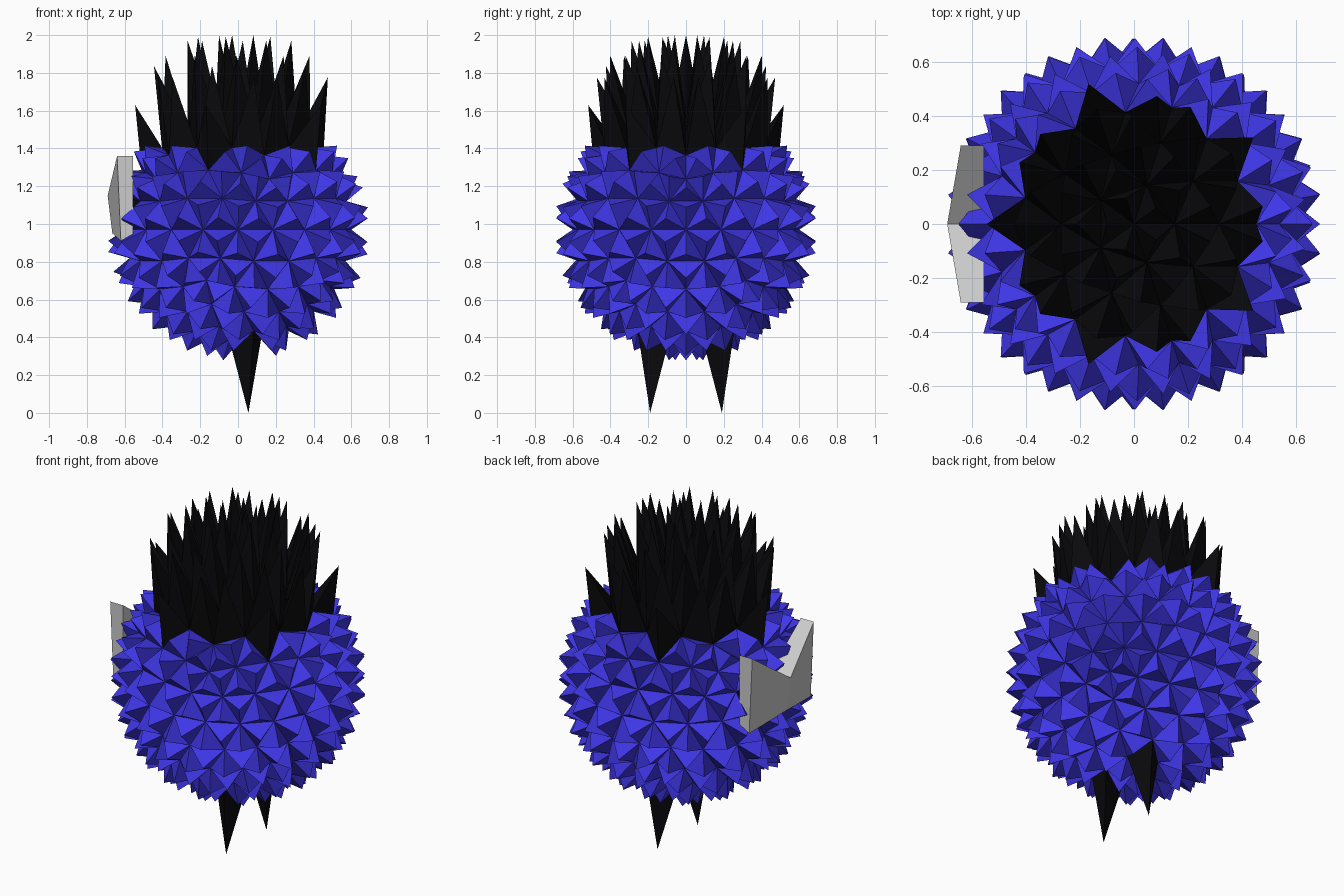
import bpy, bmesh
from mathutils import Vector

if "Cube" in bpy.data.objects:
    bpy.data.objects.remove(bpy.data.objects["Cube"])

CENTRE = Vector((0, 0, 0.97))
BASE_R, TIP_R = 0.60, 0.698


def material(name, rgb):
    m = bpy.data.materials.new(name)
    m.diffuse_color = (*rgb, 1)
    m.use_nodes = True
    m.node_tree.nodes["Principled BSDF"].inputs["Base Color"].default_value = m.diffuse_color
    return m


BLUE = material("blue", (0.05, 0.037, 0.8))
BLACK = material("black", (0.003, 0.003, 0.004))


def make_object(name, bm, mat=None):
    bmesh.ops.remove_doubles(bm, verts=bm.verts, dist=1e-5)
    me = bpy.data.meshes.new(name)
    bm.to_mesh(me)
    bm.free()
    ob = bpy.data.objects.new(name, me)
    bpy.context.collection.objects.link(ob)
    if mat:
        me.materials.append(mat)
    return ob


def spikes(name, items, mat):
    """One three-sided spike per (triangle corners, tip)."""
    bm = bmesh.new()
    for corners, tip in items:
        t = bm.verts.new(tip)
        vs = [bm.verts.new(c) for c in corners]
        for i in range(3):
            bm.faces.new((vs[i], vs[(i + 1) % 3], t))
    return make_object(name, bm, mat)


# Sort the triangles of a ball into body, hair, legs and mouth
ball = bmesh.new()
bmesh.ops.create_icosphere(ball, subdivisions=3, radius=1)
tris = []
for f in ball.faces:
    d = f.calc_center_median().normalized()
    tris.append((d, [CENTRE + v.co * BASE_R for v in f.verts]))
ball.free()

low = [t for t in tris if t[0].z < -0.8]
leg_dirs = [min(low, key=lambda t: (t[0].x * 0.6 - 0.05) ** 2 + (t[0].y * 0.6 - y) ** 2)[0]
            for y in (-0.19, 0.19)]

body, hair, legs, mouth = [], [], [], []
for d, corners in tris:
    tip = CENTRE + d * TIP_R
    if d in leg_dirs:
        legs.append((corners, Vector((0.055, 0.19 if d.y > 0 else -0.19, 0))))
    elif d.z > 0.655:
        x, y = tip.x * 1.05, tip.y * 1.05
        r = Vector((x, y)).length
        hair.append((corners, Vector((x, y, 2.0 - 4.2 * r ** 4))))
    elif d.x < 0 and abs(d.y) < 0.4 and 0 < d.z < 0.22:
        mouth.append((corners, CENTRE + d * BASE_R))   # flat patch behind the beak
    else:
        body.append((corners, tip))

spikes("body", body, BLUE)
spikes("hair", hair, BLACK)
spikes("legs", legs, BLACK)
spikes("mouth", mouth, BLACK)

# Beak: folded V-shaped plate, sections at left end, middle and right end
sections = [(y, [(-0.555, top), (xo, top), (xb, bot), (-0.555, bot + 0.02)])
            for y, xo, xb, top, bot in ((-0.29, -0.64, -0.62, 1.36, 0.91),
                                        (0, -0.69, -0.665, 1.15, 0.95),
                                        (0.29, -0.64, -0.62, 1.36, 0.91))]
bm = bmesh.new()
rings = [[bm.verts.new((x, y, z)) for x, z in pts] for y, pts in sections]
for a, b in zip(rings, rings[1:]):
    for i in range(4):
        j = (i + 1) % 4
        bm.faces.new((a[i], a[j], b[j], b[i]))
bm.faces.new(rings[0])
bm.faces.new(rings[-1][::-1])
bmesh.ops.recalc_face_normals(bm, faces=bm.faces)
make_object("beak", bm)
